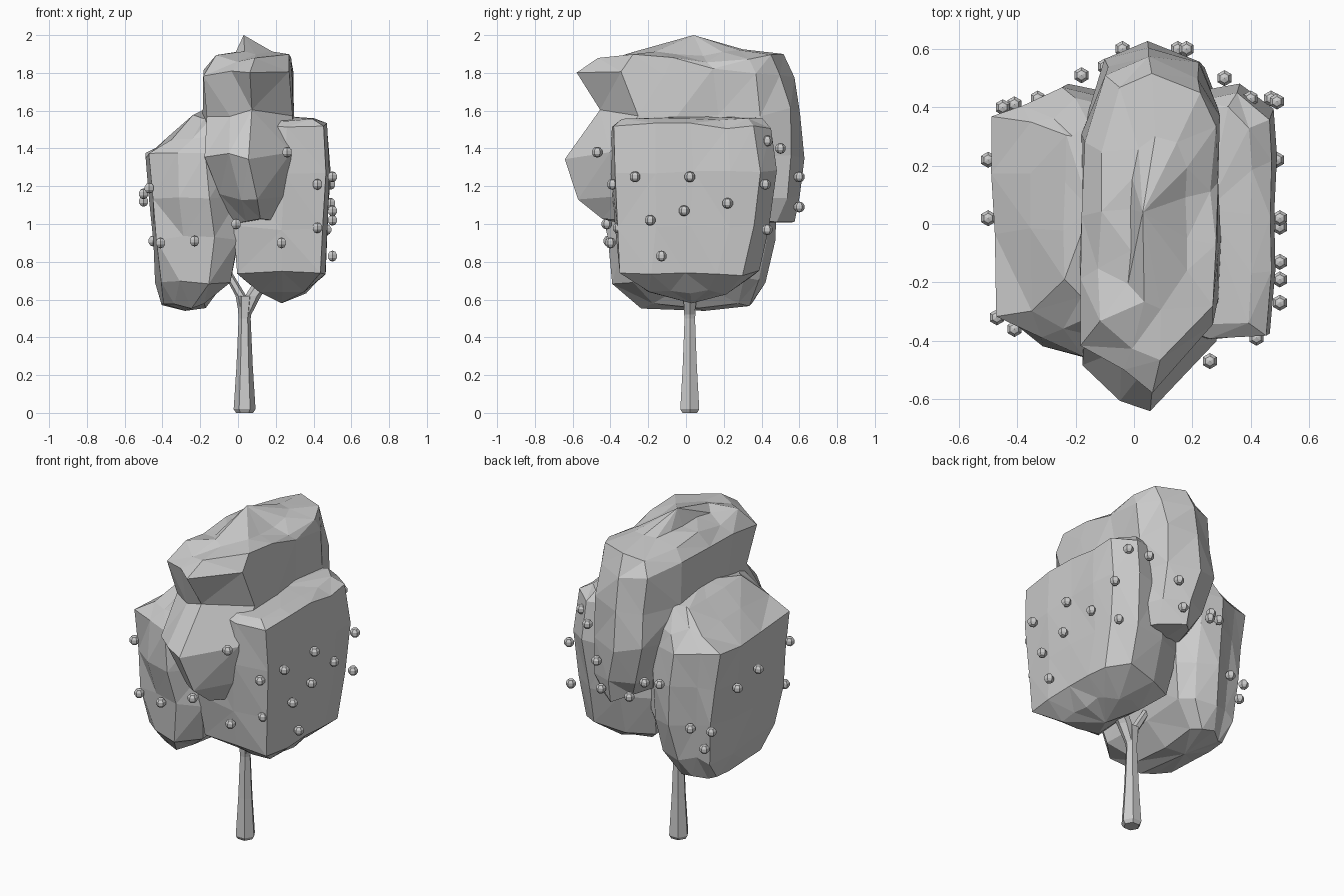
import bpy, bmesh, random
from math import cos, sin, tau
from mathutils import Vector

cube = bpy.data.objects.get("Cube")
if cube:
    bpy.data.objects.remove(cube, do_unlink=True)

random.seed(7)
grey = bpy.data.materials.new("plain_grey")
grey.use_nodes = True
COLOUR = (0.6, 0.6, 0.6, 1)
grey.diffuse_color = COLOUR
grey.node_tree.nodes["Principled BSDF"].inputs["Base Color"].default_value = COLOUR


def finish(name, bm):
    bmesh.ops.recalc_face_normals(bm, faces=bm.faces)
    mesh = bpy.data.meshes.new(name)
    bm.to_mesh(mesh)
    bm.free()
    mesh.materials.append(grey)
    ob = bpy.data.objects.new(name, mesh)
    bpy.context.collection.objects.link(ob)


def skin_rings(bm, rings):
    """Bridge consecutive rings of points and return their vertices."""
    rows = [[bm.verts.new(p) for p in ring] for ring in rings]
    n = len(rows[0])
    for low, high in zip(rows, rows[1:]):
        for i in range(n):
            j = (i + 1) % n
            bm.faces.new((low[i], low[j], high[j], high[i]))
    return rows


def foliage(name, plan, levels, bottom, top, wobble):
    """Faceted clump: a plan outline stretched to the extents of each level."""
    bm = bmesh.new()
    rings = []
    for z, x0, x1, y0, y1 in levels:
        ring = []
        for u, v in plan:
            p = Vector(((x0 + x1) / 2 + u * (x1 - x0) / 2,
                        (y0 + y1) / 2 + v * (y1 - y0) / 2, z))
            ring.append(p + Vector([random.uniform(-1, 1) * w for w in wobble]))
        rings.append(ring)
    rows = skin_rings(bm, rings)
    # end caps fan out from a tip point
    for row, tip in ((rows[0], bottom), (rows[-1], top)):
        v = bm.verts.new(tip)
        for i in range(len(row)):
            bm.faces.new((row[i - 1], row[i], v))
    bmesh.ops.triangulate(bm, faces=bm.faces, quad_method='SHORT_EDGE')
    finish(name, bm)


# Tall central crown
foliage("crown_foliage",
        [(.05, -1), (-.4, -.92), (-.95, -.74), (-1, -.35), (-.94, .05), (-.96, .45),
         (-.65, .86), (0, 1), (.75, .87), (1, .6), (.95, .2), (1, -.2), (.95, -.6)],
        [(1.02, -.04, .27, -.43, .56), (1.14, -.11, .29, -.57, .61),
         (1.36, -.18, .29, -.64, .64), (1.59, -.18, .29, -.47, .61),
         (1.8, -.19, .29, -.56, .58), (1.88, -.13, .27, -.48, .53),
         (1.91, -.02, .18, -.28, .32)],
        (.1, .1, 1.0), (.03, .04, 2.0), (.012, .02, .025))

# Boxy clump on the left
foliage("left_foliage",
        [(-1, -.9), (0, -1), (.9, -.97), (1, -.5), (.96, 0), (1, .45),
         (.96, .78), (.45, 1), (-.3, .95), (-1, .75), (-.95, 0)],
        [(.64, .11, .36, -.2, .22), (.74, .0, .465, -.36, .38),
         (.98, -.02, .48, -.38, .45), (1.28, .02, .485, -.39, .475),
         (1.52, .05, .475, -.385, .45), (1.55, .1, .4, -.34, .4)],
        (.23, .03, .58), (.25, .05, 1.57), (.008, .015, .015))

# Sloping clump on the right
foliage("right_foliage",
        [(-.9, -.72), (-.97, -.1), (-1, .35), (-.95, .78), (-.5, .84), (0, 1),
         (.6, .92), (1, .7), (.97, 0), (1, -.75), (.4, -1), (-.3, -.9)],
        [(.57, -.41, -.17, -.24, .36), (.7, -.43, -.05, -.39, .43),
         (.92, -.45, 0, -.43, .47), (1.15, -.475, 0, -.45, .49),
         (1.36, -.49, -.02, -.45, .48), (1.46, -.36, -.05, -.4, .44),
         (1.57, -.24, -.08, -.3, .36)],
        (-.28, .1, .54), (-.15, .05, 1.62), (.012, .02, .018))


# Trunk and forked branches: six-sided tubes along (x, y, z, radius) points
def tube(name, path):
    bm = bmesh.new()
    unit = [Vector((cos(i * tau / 6), sin(i * tau / 6), 0)) for i in range(6)]
    rows = skin_rings(bm, [[Vector((x, y, z)) + c * r for c in unit] for x, y, z, r in path])
    bm.faces.new(rows[0])
    bm.faces.new(rows[-1])
    finish(name, bm)


tube("trunk", [(.035, .02, 0, .045), (.035, .02, .02, .058), (.035, .02, .25, .043),
               (.035, .02, .5, .032), (.04, .02, .62, .045)])
tube("left_branch", [(.04, .02, .52, .03), (.08, .02, .62, .042), (.17, .03, .75, .05)])
tube("right_branch", [(.035, .02, .52, .03), (.015, .02, .62, .028), (-.1, .03, .82, .022)])

# Small round fruit scattered over the clumps
FRUIT = [(.5, -.27, 1.25), (.5, .02, 1.25), (.5, -.19, 1.02), (.5, -.01, 1.07),
         (.49, .22, 1.11), (.5, -.13, .83), (.49, .42, 1.21), (.47, .43, .97),
         (.4, .43, 1.44), (.26, -.47, 1.38), (.42, -.39, 1.21), (.42, -.36, .98),
         (.23, -.4, .9), (-.01, -.42, 1), (-.23, -.41, .91), (-.41, -.36, .9),
         (-.47, -.32, 1.19), (-.5, .02, 1.16), (-.5, .22, 1.12), (.31, .5, 1.4),
         (.18, .6, 1.25), (.15, .6, 1.09), (-.04, .6, 1.09), (-.1, .54, 1.17),
         (-.18, .51, 1.17), (-.33, .43, .91), (-.41, .41, .8), (-.45, .4, .91)]
bm = bmesh.new()
for spot in FRUIT:
    made = bmesh.ops.create_uvsphere(bm, u_segments=6, v_segments=5, radius=.029)
    bmesh.ops.translate(bm, verts=made["verts"], vec=spot)
finish("fruit", bm)
